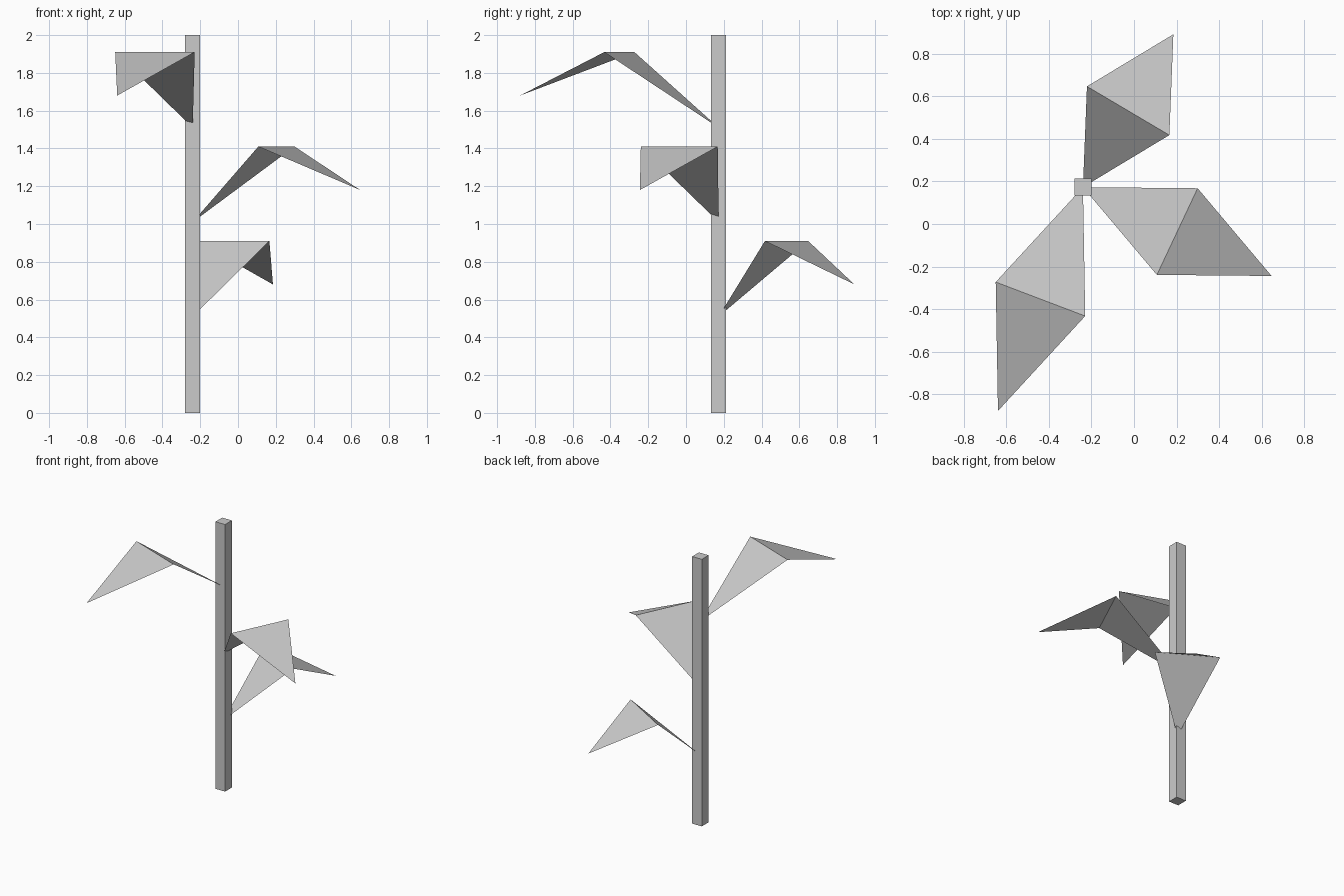
import bpy
import bmesh
from math import radians
from mathutils import Matrix, Vector

cube = bpy.data.objects.get("Cube")
if cube:
    bpy.data.objects.remove(cube, do_unlink=True)

grey = bpy.data.materials.new("light_grey")
grey.use_nodes = True
colour = (0.6, 0.6, 0.6, 1.0)
grey.diffuse_color = colour
grey.node_tree.nodes["Principled BSDF"].inputs["Base Color"].default_value = colour

STEM_X, STEM_Y = -0.24, 0.173
STEM_WIDTH, STEM_HEIGHT = 0.08, 2.0
LEAF_WIDTH = 0.45


def add_object(name, bm):
    mesh = bpy.data.meshes.new(name)
    bm.to_mesh(mesh)
    bm.free()
    mesh.materials.append(grey)
    obj = bpy.data.objects.new(name, mesh)
    bpy.context.collection.objects.link(obj)
    return obj


def add_leaf(name, base_z, length, angle):
    """Folded sheet: rises from the stem to a level crease, then droops to the tip."""
    bm = bmesh.new()
    half = LEAF_WIDTH / 2
    base = bm.verts.new((0, 0, 0))
    right = bm.verts.new((length / 2, -half, 0.4))
    left = bm.verts.new((length / 2, half, 0.4))
    tip = bm.verts.new((length, 0, 0.17))
    bm.faces.new((base, right, left))
    bm.faces.new((right, tip, left))
    place = Matrix.Translation(Vector((STEM_X, STEM_Y, base_z)))
    bm.transform(place @ Matrix.Rotation(radians(angle), 4, "Z"))
    add_object(name, bm)


# Square stem
bm = bmesh.new()
bmesh.ops.create_cube(bm, size=1)
bm.transform(Matrix.Translation((STEM_X, STEM_Y, STEM_HEIGHT / 2))
             @ Matrix.Diagonal((STEM_WIDTH, STEM_WIDTH, STEM_HEIGHT, 1)))
add_object("stem", bm)

# Three folded leaves spiralling up the stem
add_leaf("lower_leaf", 0.51, 0.835, 59.4)
add_leaf("middle_leaf", 1.01, 0.98, -25.2)
add_leaf("upper_leaf", 1.51, 1.125, 249.2)
